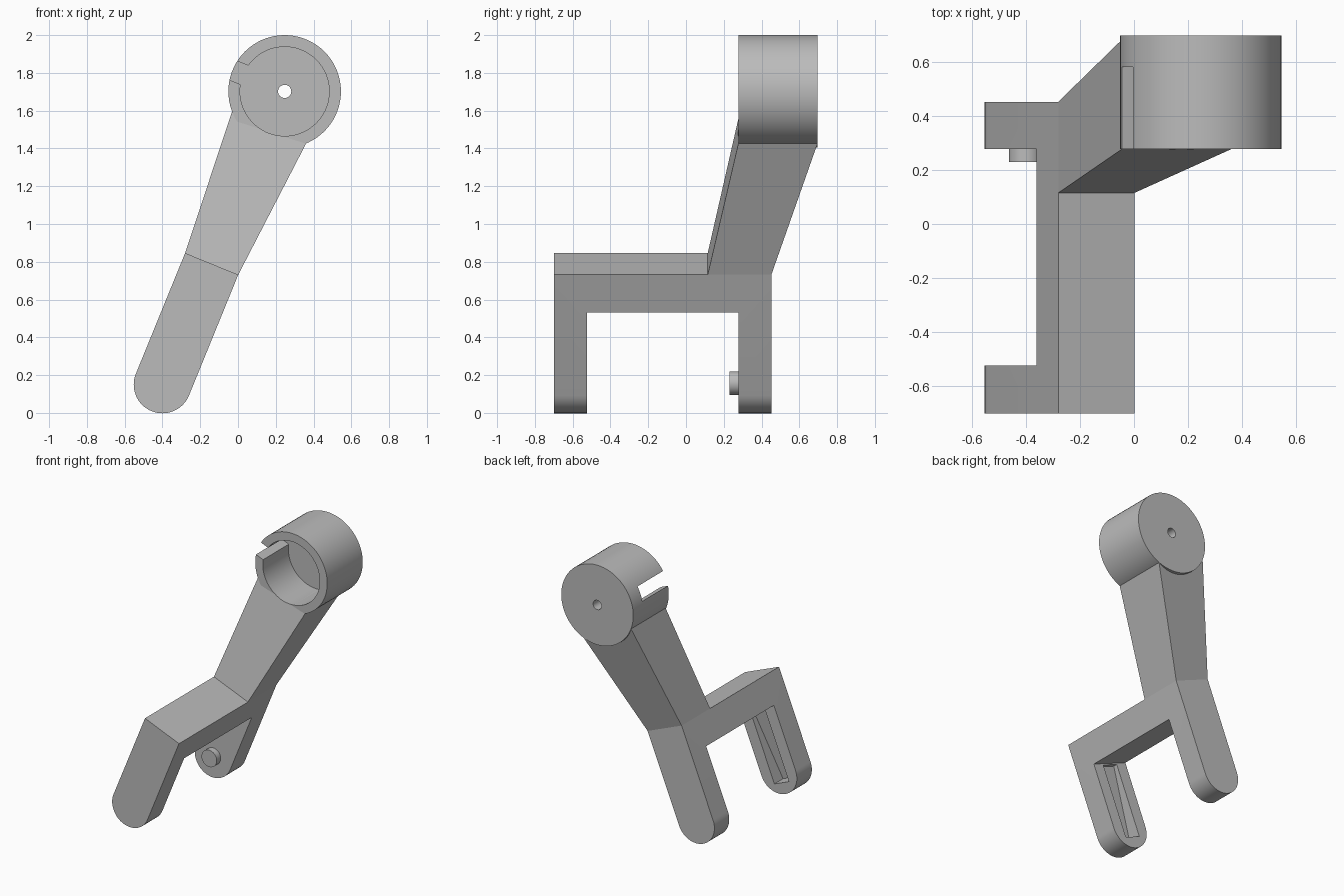
import bpy, bmesh
from math import cos, sin, pi, radians
from mathutils import Vector

cube = bpy.data.objects.get("Cube")
if cube:
    bpy.data.objects.remove(cube, do_unlink=True)

grey = bpy.data.materials.new("plain_grey")
grey.use_nodes = True
COLOUR = (0.5, 0.5, 0.5, 1)
grey.diffuse_color = COLOUR
grey.node_tree.nodes["Principled BSDF"].inputs["Base Color"].default_value = COLOUR

# Tilted frame of the bracket: w across the arm, s along it, from the pivot
TILT = radians(22.2)
PIVOT = (-0.4, 0.15)
HUB = (0.247, 1.702)


def tilted(w, s, origin=PIVOT):
    return (origin[0] + w * cos(TILT) + s * sin(TILT),
            origin[1] - w * sin(TILT) + s * cos(TILT))


def tilted_box(w0, w1, s0, s1, origin=PIVOT):
    return [tilted(w, s, origin) for w, s in ((w0, s0), (w1, s0), (w1, s1), (w0, s1))]


def circle(centre, r, n=72):
    return [(centre[0] + r * cos(2 * pi * i / n), centre[1] + r * sin(2 * pi * i / n))
            for i in range(n)]


def loft(name, front, back):
    """Closed solid between two loops of 3D points."""
    bm = bmesh.new()
    a = [bm.verts.new(Vector(p)) for p in front]
    b = [bm.verts.new(Vector(p)) for p in back]
    bm.faces.new(a)
    bm.faces.new(b)
    n = len(a)
    for i in range(n):
        j = (i + 1) % n
        bm.faces.new((a[i], a[j], b[j], b[i]))
    bmesh.ops.recalc_face_normals(bm, faces=bm.faces)
    mesh = bpy.data.meshes.new(name)
    bm.to_mesh(mesh)
    bm.free()
    mesh.materials.append(grey)
    obj = bpy.data.objects.new(name, mesh)
    bpy.context.collection.objects.link(obj)
    return obj


def prism(name, outline, y0, y1):
    return loft(name, [(x, y0, z) for x, z in outline], [(x, y1, z) for x, z in outline])


def select(obj):
    bpy.ops.object.select_all(action='DESELECT')
    obj.select_set(True)
    bpy.context.view_layer.objects.active = obj


def cut(obj, *cutters):
    for cutter in cutters:
        cutter.hide_render = True
        mod = obj.modifiers.new("cut", 'BOOLEAN')
        mod.operation = 'DIFFERENCE'
        mod.solver = 'EXACT'
        mod.object = cutter
        select(obj)
        bpy.ops.object.modifier_apply(modifier=mod.name)


# Bracket: rounded bar, opened between its two arms
R, TOP, GAP = 0.152, 0.69, 0.475
outline = [tilted(R * cos(pi + pi * i / 32), R * sin(pi + pi * i / 32)) for i in range(33)]
outline += [tilted(R, TOP), tilted(-R, TOP)]
bracket = prism("bracket", outline, -0.7, 0.452)
gap = prism("gap_cutter", tilted_box(-0.5, 0.5, -0.5, GAP), -0.523, 0.277)

# Sloping groove in the inner face of the front arm
groove_mouth = tilted_box(-0.065, 0.065, -0.07, GAP - 0.01)
depths = (-0.625, -0.625, -0.555, -0.555)
groove = loft("groove_cutter", [(x, y, z) for (x, z), y in zip(groove_mouth, depths)],
              [(x, -0.4, z) for x, z in groove_mouth])
cut(bracket, gap, groove)

# Pivot pin on the back arm
pin = prism("pivot_pin", circle((-0.4, 0.157), 0.063, 40), 0.23, 0.29)

# Cup with a closed back, centre hole and side notch
cup = prism("cup", circle(HUB, 0.298), 0.277, 0.697)
bore = prism("bore_cutter", circle(HUB, 0.236), 0.1, 0.58)
hole = prism("hole_cutter", circle(HUB, 0.035, 32), 0.1, 0.9)
notch = prism("notch_cutter", tilted_box(-0.5, -0.15, -0.054, 0.054, HUB), 0.1, 0.58)

# Connector leaning back from the bracket to the cup
left_low, right_low = tilted(-R, TOP), tilted(R, TOP)
left_high, right_high = (-0.03, 1.6), (0.36, 1.425)


def section(left, right, front_left, front_right, back):
    (xl, zl), (xr, zr) = left, right
    return [(xl, front_left, zl), (xr, front_right, zr), (xr, back, zr), (xl, back, zl)]


connector = loft("connector", section(left_low, right_low, 0.115, 0.115, 0.452),
                 section(left_high, right_high, 0.287, 0.277, 0.696))
cut(connector, bore)
cut(cup, bore, hole, notch)

for helper in (gap, groove, bore, hole, notch):
    bpy.data.objects.remove(helper, do_unlink=True)
for part in (bracket, pin, cup, connector):
    select(part)
    bpy.ops.object.shade_smooth_by_angle(angle=radians(30))
